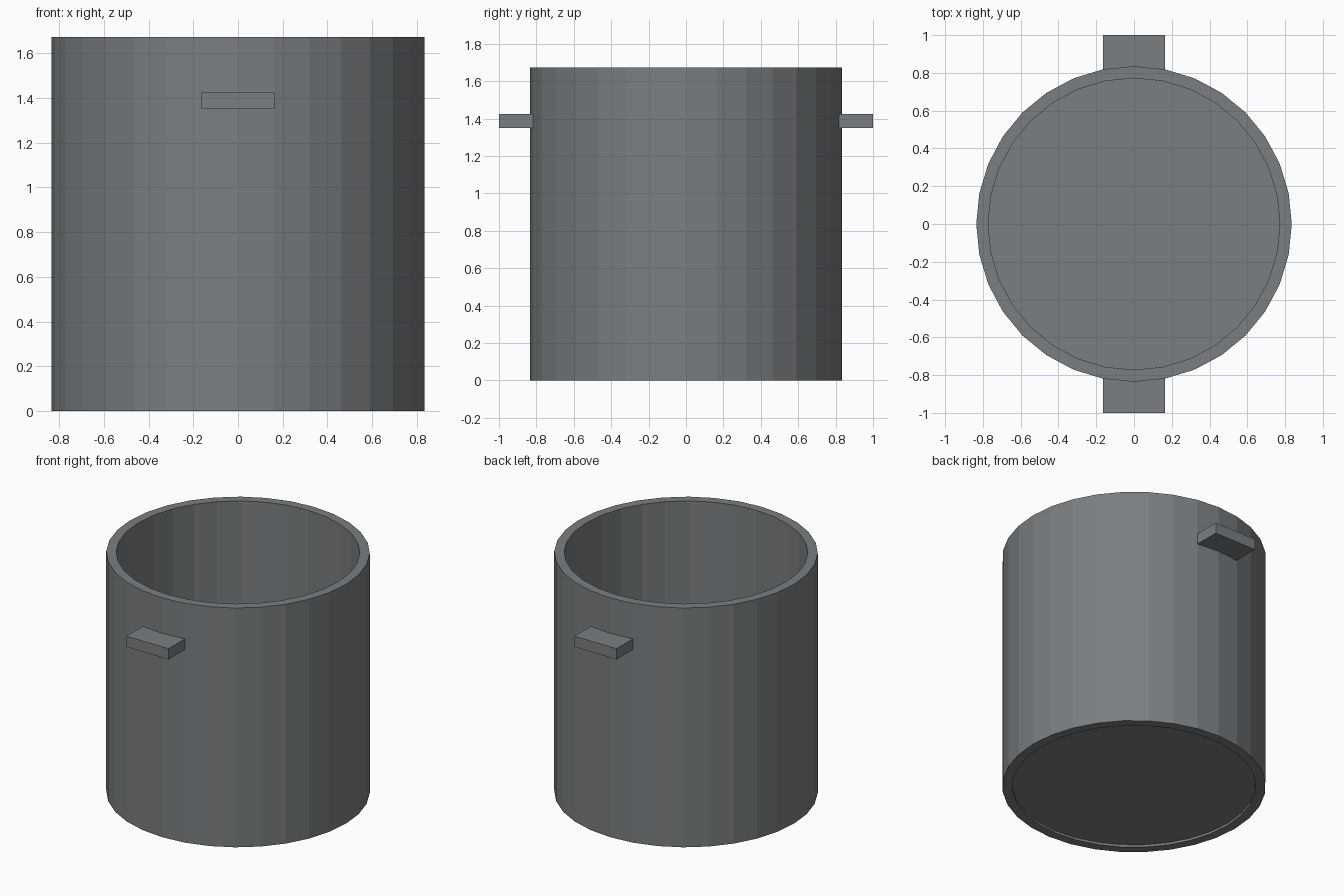
import bpy, bmesh
from math import sin, cos, tau

if "Cube" in bpy.data.objects:
    bpy.data.objects.remove(bpy.data.objects["Cube"])

SEG = 32
R_OUT, R_IN, HEIGHT = 0.835, 0.772, 1.673

# Dark iron grey
iron = bpy.data.materials.new("dark_iron")
iron.diffuse_color = (0.195, 0.21, 0.22, 1)
iron.use_nodes = True
iron.node_tree.nodes["Principled BSDF"].inputs["Base Color"].default_value = iron.diffuse_color


def finish(name, bm):
    bmesh.ops.recalc_face_normals(bm, faces=bm.faces)
    mesh = bpy.data.meshes.new(name)
    bm.to_mesh(mesh)
    bm.free()
    mesh.materials.append(iron)
    ob = bpy.data.objects.new(name, mesh)
    bpy.context.collection.objects.link(ob)
    return ob


def prism(name, outline, z0, z1):
    """Closed prism from a 2D outline."""
    bm = bmesh.new()
    face = bm.faces.new([bm.verts.new((x, y, z0)) for x, y in outline])
    ext = bmesh.ops.extrude_face_region(bm, geom=[face], use_keep_orig=True)
    for g in ext["geom"]:
        if isinstance(g, bmesh.types.BMVert):
            g.co.z = z1
    return finish(name, bm)


def circle(r):
    return [(r * cos(tau * i / SEG), r * sin(tau * i / SEG)) for i in range(SEG)]


# Pot wall: rectangular section carried round the axis
bm = bmesh.new()
rings = [[bm.verts.new((x, y, z)) for x, y in circle(r)]
         for r, z in ((R_OUT, 0), (R_OUT, HEIGHT), (R_IN, HEIGHT), (R_IN, 0))]
for k in range(4):
    a, b = rings[k], rings[(k + 1) % 4]
    for i in range(SEG):
        j = (i + 1) % SEG
        bm.faces.new((a[i], a[j], b[j], b[i]))
finish("pot_wall", bm)

# Slightly recessed floor plate
prism("pot_floor", circle(R_IN), 0.016, 0.03)

# Two tab handles whose inner edge follows the wall facets
hx, hy = R_OUT * sin(tau / SEG), R_OUT * cos(tau / SEG)
for name, s in (("front_handle", -1), ("back_handle", 1)):
    prism(name, [(-hx, s * hy), (0, s * R_OUT), (hx, s * hy), (hx, s), (-hx, s)],
          1.35, 1.425)
